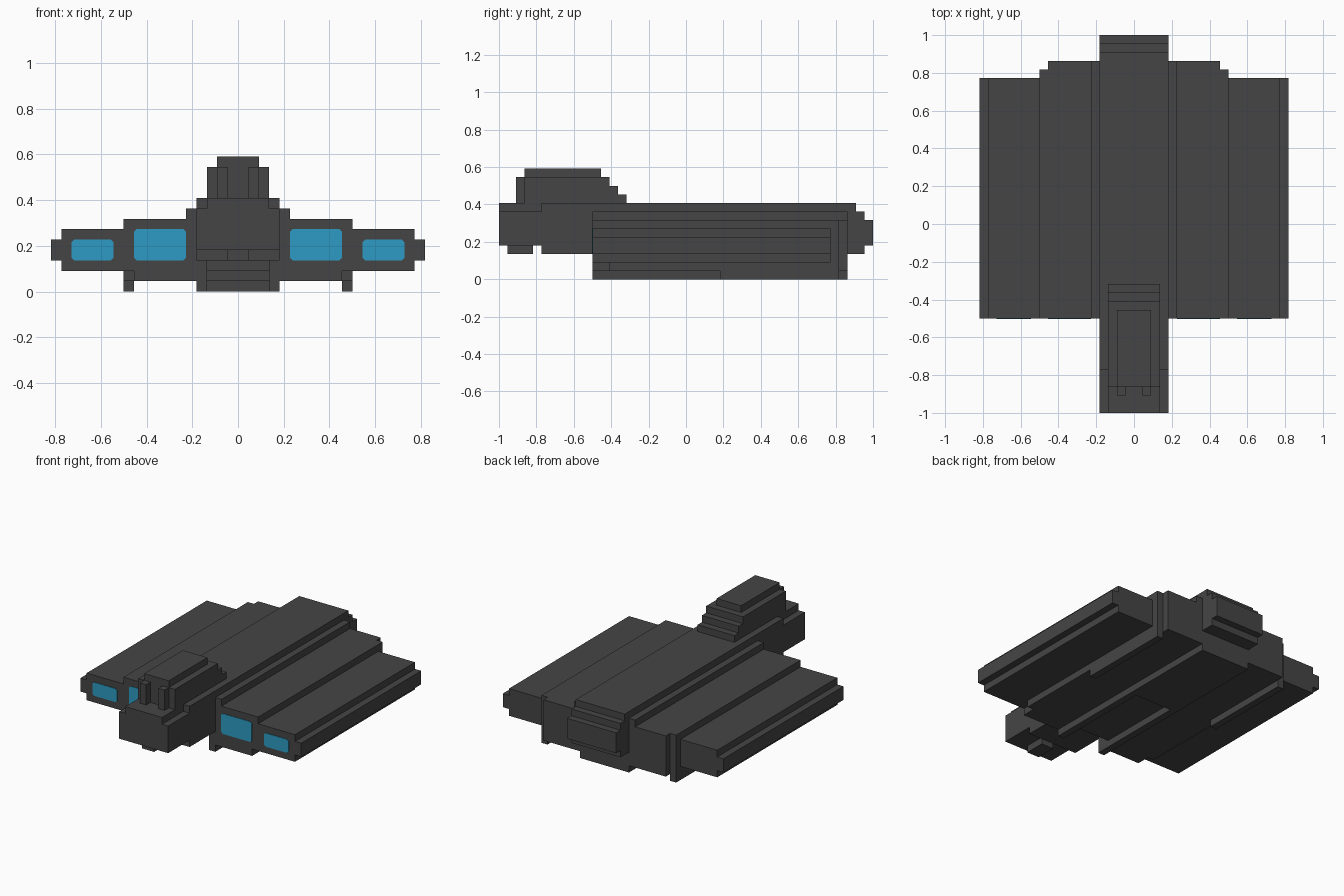
import bpy
import bmesh

cube = bpy.data.objects.get("Cube")
if cube:
    bpy.data.objects.remove(cube, do_unlink=True)

U = 1 / 22  # one block; all sizes below are in blocks


def make_material(name, rgb):
    mat = bpy.data.materials.new(name)
    mat.use_nodes = True
    mat.diffuse_color = (*rgb, 1)
    mat.node_tree.nodes["Principled BSDF"].inputs["Base Color"].default_value = (*rgb, 1)
    return mat


GREY = make_material("dark grey", (0.06, 0.06, 0.06))
BLUE = make_material("intake blue", (0.026, 0.33, 0.55))


def prism(name, points, lo, hi, axis="x", mat=GREY, mirror=False):
    """Extrude a (y, z) outline along x, or an (x, z) outline along y."""
    bm = bmesh.new()
    if axis == "x":
        verts = [bm.verts.new((lo * U, a * U, b * U)) for a, b in points]
        step = ((hi - lo) * U, 0, 0)
    else:
        verts = [bm.verts.new((a * U, lo * U, b * U)) for a, b in points]
        step = (0, (hi - lo) * U, 0)
    face = bm.faces.new(verts)
    ext = bmesh.ops.extrude_face_region(bm, geom=[face], use_keep_orig=True)
    moved = [g for g in ext["geom"] if isinstance(g, bmesh.types.BMVert)]
    bmesh.ops.translate(bm, verts=moved, vec=step)
    bmesh.ops.recalc_face_normals(bm, faces=bm.faces)
    mesh = bpy.data.meshes.new(name)
    bm.to_mesh(mesh)
    bm.free()
    mesh.materials.append(mat)
    obj = bpy.data.objects.new(name, mesh)
    bpy.context.collection.objects.link(obj)
    if mirror:
        obj.modifiers.new("Mirror", "MIRROR").use_axis[0] = True
    return obj


def rect(a0, a1, b0, b1):
    return [(a0, b0), (a1, b0), (a1, b1), (a0, b1)]


# Fuselage: a core with a stepped belly recess, and two flanks beside it
tail = [(19, 0), (19, 3), (21, 3), (21, 4), (22, 4), (22, 7),
        (21, 7), (21, 8), (20, 8), (20, 9)]
prism("fuselage_core",
      [(-22, 4), (-17, 4), (-17, 3), (-10, 3), (-10, 2), (-9, 2), (-9, 1),
       (4, 1), (4, 0)] + tail + [(-22, 9)], -3, 3)
prism("fuselage_flanks",
      [(-22, 4), (-17, 4), (-17, 3), (-11, 3), (-11, 0)] + tail
      + [(-17, 9), (-17, 8), (-22, 8)], 3, 4, mirror=True)
prism("chin", rect(-21, -18, 3, 4), -1, 1)

# Cockpit tower, stepped down at the rear
prism("cockpit", [(-19, 9), (-7, 9), (-7, 10), (-8, 10), (-8, 11), (-9, 11),
                  (-9, 12), (-19, 12)], -3, 3)
prism("cockpit_roof", rect(-19, -10, 12, 13), -2, 2)
prism("cockpit_posts", rect(-20, -19, 9, 12), 1, 2, mirror=True)

# Wings, from the root out to the tip rail
prism("wing_roots", rect(-11, 19, 1, 8), 4, 5, mirror=True)
prism("inner_wings", rect(-11, 19, 1, 7), 5, 10, mirror=True)
prism("skid_walls", [(-11, 2), (-9, 2), (-9, 1), (4, 1), (4, 0), (18, 0),
                     (18, 7), (-11, 7)], 10, 11, mirror=True)
prism("outer_wings", rect(-11, 17, 2, 6), 11, 17, mirror=True)
prism("tip_rails", rect(-11, 17, 3, 5), 17, 18, mirror=True)


# Intake windows: thin plates with clipped corners on the wing fronts
def window(name, x0, x1, z0, z1, c=0.25):
    pts = [(x0 + c, z0), (x1 - c, z0), (x1, z0 + c), (x1, z1 - c),
           (x1 - c, z1), (x0 + c, z1), (x0, z1 - c), (x0, z0 + c)]
    prism(name, pts, -11.08, -11, axis="y", mat=BLUE, mirror=True)


window("inner_intakes", 5, 10, 3, 6)
window("outer_intakes", 12, 16, 3, 5)
